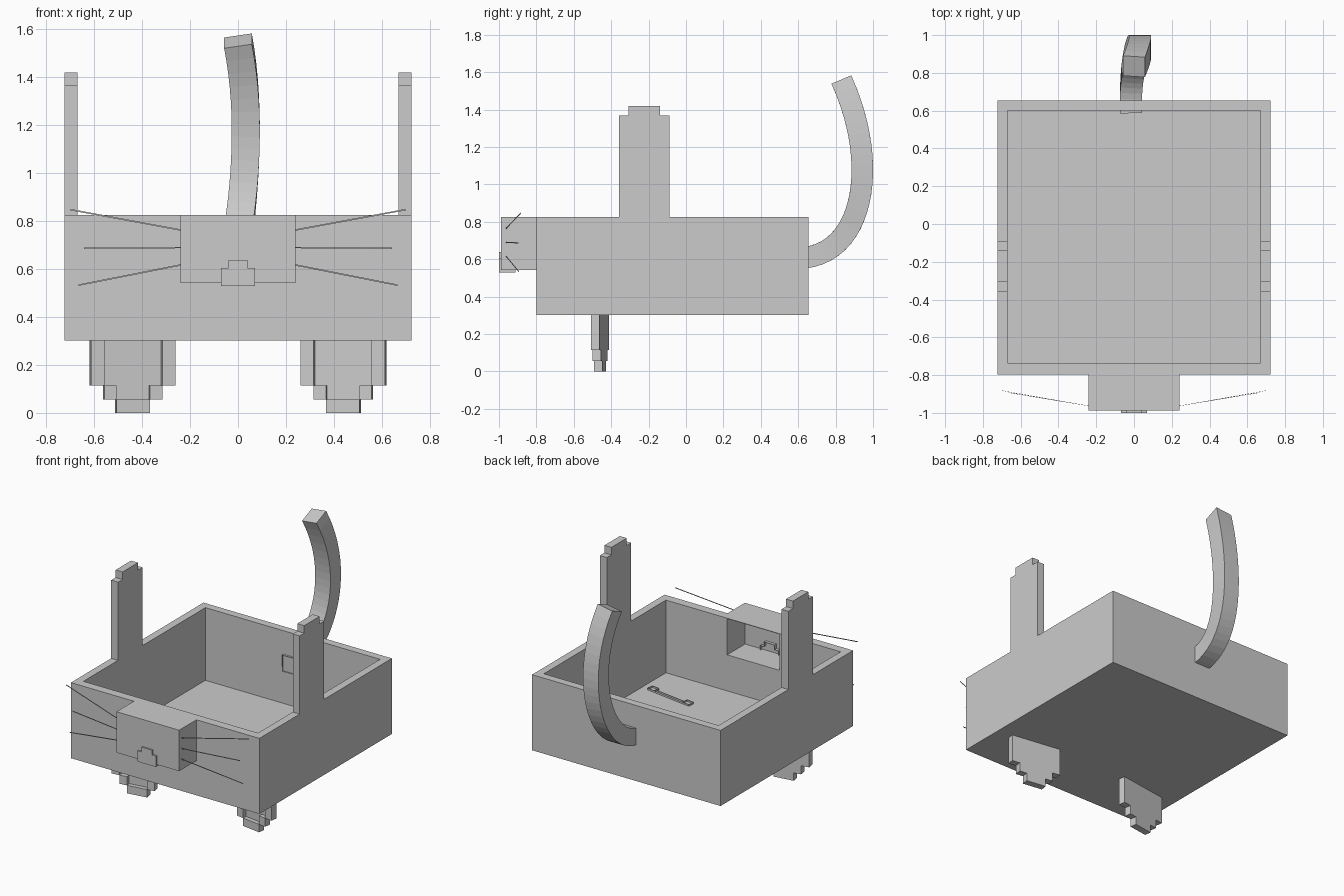
import bpy, bmesh, math
from mathutils import Vector, Matrix

if "Cube" in bpy.data.objects:
    bpy.data.objects.remove(bpy.data.objects["Cube"])


def finish(name, bm, matrix=None):
    bmesh.ops.recalc_face_normals(bm, faces=bm.faces)
    me = bpy.data.meshes.new(name)
    bm.to_mesh(me)
    bm.free()
    ob = bpy.data.objects.new(name, me)
    bpy.context.collection.objects.link(ob)
    if matrix:
        ob.matrix_world = matrix
    return ob


def boxes(name, spans, matrix=None, open_z=None):
    """One object from boxes (x0, x1, y0, y1, z0, z1); faces lying at open_z are left out."""
    bm = bmesh.new()
    for x0, x1, y0, y1, z0, z1 in spans:
        m = Matrix.Translation(((x0 + x1) / 2, (y0 + y1) / 2, (z0 + z1) / 2)) \
            @ Matrix.Diagonal((x1 - x0, y1 - y0, z1 - z0, 1))
        bmesh.ops.create_cube(bm, size=1, matrix=m)
    if open_z is not None:
        caps = [f for f in bm.faces if all(abs(v.co.z - open_z) < 1e-4 for v in f.verts)]
        bmesh.ops.delete(bm, geom=caps, context='FACES')
    return finish(name, bm, matrix)


def prism(name, pts, axis, a, b, cap_end=True):
    """Extrude a 2D outline along x or y from a to b."""
    bm = bmesh.new()
    put = (lambda p, d: (d, p[0], p[1])) if axis == 'x' else (lambda p, d: (p[0], d, p[1]))
    r0, r1 = ([bm.verts.new(put(p, d)) for p in pts] for d in (a, b))
    n = len(pts)
    for k in range(n):
        bm.faces.new((r0[k], r0[(k + 1) % n], r1[(k + 1) % n], r1[k]))
    bm.faces.new(r0)
    if cap_end:
        bm.faces.new(r1)
    return finish(name, bm)


def sweep(name, path, w, h, cap_start=True):
    """Rectangular section swept along a path."""
    bm = bmesh.new()
    rings = []
    for i, p in enumerate(path):
        t = (path[min(i + 1, len(path) - 1)] - path[max(i - 1, 0)]).normalized()
        ref = Vector((1, 0, 0)) if abs(t.x) < 0.8 else Vector((0, 1, 0))
        s = (ref - t * ref.dot(t)).normalized()
        n = t.cross(s)
        rings.append([bm.verts.new(p + s * (w / 2 * a) + n * (h / 2 * b))
                      for a, b in ((-1, -1), (1, -1), (1, 1), (-1, 1))])
    for r, q in zip(rings, rings[1:]):
        for k in range(4):
            bm.faces.new((r[k], r[(k + 1) % 4], q[(k + 1) % 4], q[k]))
    if cap_start:
        bm.faces.new(rings[0])
    bm.faces.new(rings[-1])
    return finish(name, bm)


def cut(ob, *cutters):
    for c in cutters:
        c.hide_render = True
        m = ob.modifiers.new("cut", 'BOOLEAN')
        m.operation, m.solver, m.object = 'DIFFERENCE', 'EXACT', c
        bpy.context.view_layer.objects.active = ob
        bpy.ops.object.modifier_apply(modifier=m.name)


# open tray body and hollow muzzle sharing one recess
FLOOR = .322
body = boxes("tray_body", [(-.723, .723, -.798, .654, .302, .826)])
muzzle = boxes("muzzle", [(-.24, .24, -.988, -.798, .542, .826)])
cavity = boxes("cavity_cutter", [(-.67, .67, -.737, .6, FLOOR, 1.0)])
recess = boxes("recess_cutter", [(-.2, .2, -.933, -.70, .572, .822)])
cut(body, cavity, recess)
cut(muzzle, recess)
for c in (cavity, recess):
    bpy.data.objects.remove(c)

# stepped nose, an open-backed shell running through the muzzle front
prism("nose", [(-.07, .53), (.07, .53), (.07, .605), (.04, .605), (.04, .638),
               (-.04, .638), (-.04, .605), (-.07, .605)], 'y', -1.0, -.911, cap_end=False)

# tail: one cubic curve, open where it enters the wall
P = [Vector(k) for k in ((-.015, .59, .605), (-.03, .95, .605), (.087, 1.04, 1.095), (0, .834, 1.552))]
path = []
for i in range(25):
    t = i / 24
    u = 1 - t
    path.append(P[0] * u ** 3 + P[1] * 3 * u * u * t + P[2] * 3 * u * t * t + P[3] * t ** 3)
sweep("tail", path, .117, .115, cap_start=False)

for s, side in ((-1, "left"), (1, "right")):
    # stepped ears standing on the side walls
    prism("ear_" + side, [(-.357, .826), (-.089, .826), (-.089, 1.368), (-.139, 1.368),
                          (-.139, 1.42), (-.307, 1.42), (-.307, 1.368), (-.357, 1.368)],
          'x', s * .67, s * .723)

    # stepped feet: raised outline with a thin back plate, turned outward, open on top
    y0, y1, yb, top = -.023, .023, .007, FLOOR + .012
    spans = [(-.07, .07, y0, y1, 0, .055), (-.122, .122, yb, y1, .115, top),
             (-.07, .07, yb, y1, .055, .115)]
    for q in (-1, 1):
        for a, b, z0, z1 in ((.122, .178, .115, top), (.07, .122, .055, .115)):
            spans.append((min(q * a, q * b), max(q * a, q * b), y0, y1, z0, z1))
    boxes("foot_" + side, spans,
          Matrix.Translation((s * .44, -.46, 0)) @ Matrix.Rotation(-s * math.radians(8.5), 4, 'Z'),
          open_z=top)

    # whiskers: thin upright ribbons
    for n, (z0, x1, y1, z1) in enumerate(((.763, .70, -.882, .848), (.69, .643, -.895, .687),
                                          (.617, .665, -.893, .533))):
        a, b = Vector((s * .24, -.963, z0)), Vector((s * x1, y1, z1))
        sweep(f"whisker_{side}_{n + 1}", [a + (a - b) * .12, b], .001, .006)
